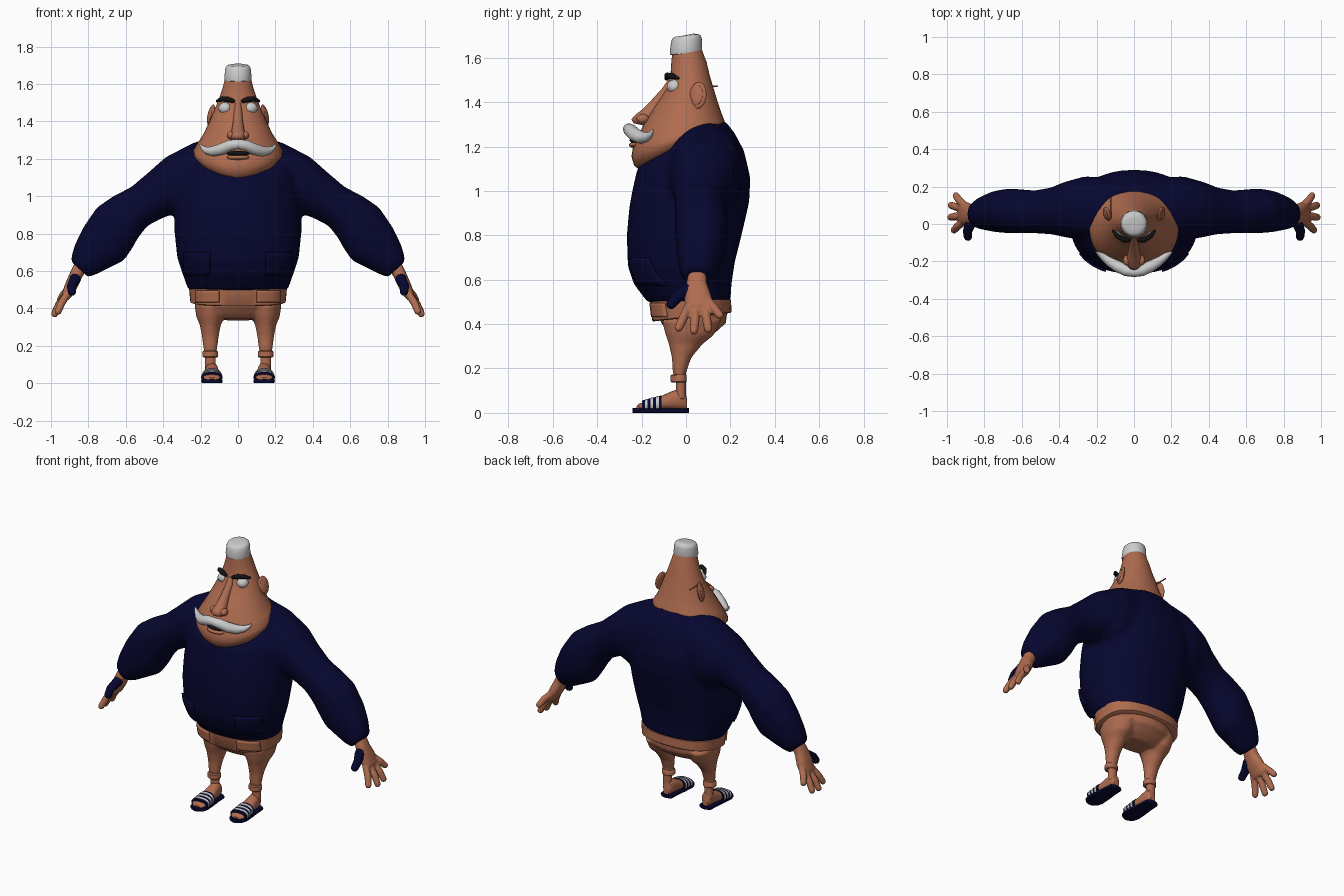
import bpy, bmesh
from math import cos, sin, pi, radians
from mathutils import Vector as V, Matrix as M

if "Cube" in bpy.data.objects:
    bpy.data.objects.remove(bpy.data.objects["Cube"])


def mat(name, rgb):
    m = bpy.data.materials.new(name)
    m.diffuse_color = (*rgb, 1)
    m.use_nodes = True
    m.node_tree.nodes["Principled BSDF"].inputs["Base Color"].default_value = m.diffuse_color
    return m


SKIN = mat("skin", (0.43, 0.15, 0.08))
NAVY = mat("navy", (0.002, 0.002, 0.03))
BLACK = mat("black", (0.006, 0.006, 0.006))


def loft(bm, secs, n=32, e=1.0):
    """Skin closed rings; each section = two opposite points and a half-width vector."""
    rings = []
    for a, b, h in secs:
        a, b, h = V(a), V(b), V(h)
        c, u = (a + b) / 2, (a - b) / 2
        ring = []
        for i in range(n):
            s, t = cos(2 * pi * i / n), sin(2 * pi * i / n)
            s = abs(s) ** e * (1 if s > 0 else -1)
            t = abs(t) ** e * (1 if t > 0 else -1)
            ring.append(bm.verts.new(c + u * s + h * t))
        rings.append(ring)
    for r, q in zip(rings, rings[1:]):
        for i in range(n):
            j = (i + 1) % n
            bm.faces.new((r[i], r[j], q[j], q[i]))
    bm.faces.new(rings[0])
    bm.faces.new(rings[-1])


def yz(*rows):
    """Rows of (y front, z front, y back, z back, half width) as sections."""
    return [((0, a, b), (0, c, d), (w, 0, 0)) for a, b, c, d, w in rows]


def shift(secs, x):
    o = V((x, 0, 0))
    return [(V(a) + o, V(b) + o, h) for a, b, h in secs]


def tube(bm, pts, radii, n=12):
    pts = [V(p) for p in pts]
    d0, d1 = (pts[0] - pts[1]).normalized(), (pts[-1] - pts[-2]).normalized()
    r0, r1 = radii[0], radii[-1]
    # rounded ends
    pts = [pts[0] + d0 * r0 * .9, pts[0] + d0 * r0 * .6] + pts + [pts[-1] + d1 * r1 * .6, pts[-1] + d1 * r1 * .9]
    radii = [r0 * .35, r0 * .8] + list(radii) + [r1 * .8, r1 * .35]
    secs = []
    for i, (p, r) in enumerate(zip(pts, radii)):
        d = (pts[min(i + 1, len(pts) - 1)] - pts[max(i - 1, 0)]).normalized()
        u = d.cross(V((0.1, 0.98, 0.17))).normalized()
        secs.append((p + u * r, p - u * r, d.cross(u) * r))
    loft(bm, secs, n)


def ball(bm, loc, scale, rot=M()):
    bmesh.ops.create_uvsphere(bm, u_segments=24, v_segments=14, radius=1,
                              matrix=M.Translation(loc) @ rot @ M.Diagonal((*scale, 1)))


def obj(name, bm, material=None, mirror=False, voxel=0, smooth=4, angle=40):
    bmesh.ops.recalc_face_normals(bm, faces=bm.faces)
    me = bpy.data.meshes.new(name)
    bm.to_mesh(me)
    bm.free()
    o = bpy.data.objects.new(name, me)
    bpy.context.collection.objects.link(o)
    if material:
        me.materials.append(material)
    bpy.ops.object.select_all(action='DESELECT')
    o.select_set(True)
    bpy.context.view_layer.objects.active = o
    bpy.ops.object.shade_smooth_by_angle(angle=radians(angle))
    if voxel:
        r = o.modifiers.new("blend", 'REMESH')
        r.mode, r.voxel_size, r.use_smooth_shade = 'VOXEL', voxel, True
        s = o.modifiers.new("soften", 'SMOOTH')
        s.factor, s.iterations = 0.5, smooth
    if mirror:
        m = o.modifiers.new("mirror", 'MIRROR')
        m.use_clip = m.use_mirror_merge = False
    return o


def panel(name, x0, x1, z0, z1, target, material, offset):
    """Patch of cloth laid on the front of a target."""
    bm = bmesh.new()
    bmesh.ops.create_grid(bm, x_segments=8, y_segments=6, size=0.5,
                          matrix=M.Translation(((x0 + x1) / 2, -0.5, (z0 + z1) / 2))
                          @ M.Rotation(pi / 2, 4, 'X') @ M.Diagonal((x1 - x0, z1 - z0, 1, 1)))
    o = obj(name, bm, material)
    w = o.modifiers.new("lay", 'SHRINKWRAP')
    w.target, w.wrap_method, w.offset = target, 'PROJECT', offset
    w.use_project_y, w.use_negative_direction, w.use_positive_direction = True, False, True
    s = o.modifiers.new("thick", 'SOLIDIFY')
    s.thickness, s.offset = 0.014, 0
    o.modifiers.new("mirror", 'MIRROR')


# Sweater: torso and both sleeves blended together
bm = bmesh.new()
loft(bm, yz((-.17, .495, .20, .495, .265), (-.235, .58, .205, .58, .295), (-.262, .66, .22, .68, .325),
            (-.267, .80, .255, .82, .34), (-.255, .93, .285, .95, .34), (-.238, 1.02, .29, 1.06, .33),
            (-.228, 1.06, .262, 1.18, .315), (-.22, 1.10, .22, 1.26, .285), (-.205, 1.115, .175, 1.318, .235)), 40, .9)
ARM = [(.14, 1.315, .20, .85, -.08, .25), (.24, 1.285, .29, .87, -.09, .255), (.385, 1.21, .36, .90, -.07, .225),
       (.47, 1.135, .42, .875, -.055, .195), (.57, 1.05, .485, .84, -.05, .18), (.67, .998, .535, .775, -.05, .185),
       (.755, .94, .565, .72, -.05, .19), (.83, .83, .61, .655, -.045, .18), (.875, .735, .68, .62, -.035, .155),
       (.893, .67, .75, .585, -.025, .13), (.893, .65, .80, .565, -.01, .11)]
for s in (-1, 1):
    loft(bm, [((s * a, (e + f) / 2, b), (s * c, (e + f) / 2, d), (0, (f - e) / 2, 0)) for a, b, c, d, e, f in ARM], 32, .95)
sweater = obj("sweater", bm, NAVY, voxel=.013, smooth=10)
panel("sweater_pocket", .15, .285, .575, .70, sweater, NAVY, .008)

# Jacket hem under the sweater, with front flaps
bm = bmesh.new()
loft(bm, yz((-.148, .412, .20, .45, .245), (-.152, .416, .205, .455, .255), (-.163, .51, .203, .51, .262)), 40, .8)
hem = obj("hem", bm, SKIN)
panel("hem_flap", .10, .225, .432, .495, hem, SKIN, .004)

# Hips and legs
LX = .148
bm = bmesh.new()
loft(bm, yz((-.06, .345, .09, .335, .15), (-.085, .37, .13, .36, .205), (-.115, .41, .18, .405, .228),
            (-.135, .49, .19, .49, .24)), 32)
leg = yz((-.045, .06, 0, .06, .03), (-.046, .15, 0, .15, .031), (-.06, .18, .0, .18, .036), (-.064, .25, .025, .25, .045),
         (-.078, .31, .075, .31, .056), (-.095, .36, .125, .35, .075), (-.11, .42, .16, .42, .085))
for s in (-1, 1):
    loft(bm, shift(leg, s * LX), 24)
obj("legs", bm, SKIN, voxel=.009, smooth=4)
bm = bmesh.new()
loft(bm, shift(yz((-.064, .137, -.002, .137, .036), (-.069, .142, .003, .142, .041),
                  (-.069, .168, .003, .168, .041), (-.063, .174, -.002, .174, .036)), LX), 24)
obj("ankle_cuff", bm, SKIN, True)

# Feet and sandals
FX = .14
bm = bmesh.new()
loft(bm, [((FX, y, z), (FX, y, .015), (w, 0, 0)) for y, z, w in
          ((-.222, .03, .025), (-.21, .042, .043), (-.17, .055, .05), (-.12, .072, .046), (-.07, .095, .038),
           (-.03, .11, .034), (-.005, .10, .028), (.005, .06, .018))], 20, .85)
obj("foot", bm, SKIN, True)
bm = bmesh.new()
outline = [(.0, .042), (-.06, .045), (-.13, .053), (-.19, .057)]
loft(bm, [((FX, y, .021), (FX, y, 0), (w, 0, 0)) for y, w in
          [(.013, .016), (.008, .03)] + outline + [(-.222, .047), (-.236, .03), (-.242, .012)]], 20, .35)
obj("sandal_sole", bm, NAVY, True)
for k in range(7):
    bm = bmesh.new()
    lift = 0 if k % 2 == 0 else .0015
    secs = []
    for t in (k / 7, (k + 1) / 7):
        y = -.198 + .088 * t
        secs.append(((FX, y, .056 + .023 * t + lift), (FX, y, .004), (.057 - .007 * t + lift, 0, 0)))
    loft(bm, secs, 24, .8)
    obj("sandal_strap_stripe" if k % 2 else "sandal_strap_band", bm, None if k % 2 else NAVY, True)

# Hands
bm = bmesh.new()
loft(bm, [((x, a, z), (x, b, z), (t * .89, 0, t * .46)) for x, z, a, b, t in
          ((.84, .63, .012, .09, .036), (.865, .58, .0, .095, .035), (.89, .525, -.008, .115, .034),
           (.915, .475, -.005, .118, .028), (.923, .455, .005, .105, .02))], 20, .85)
for base, tip in (((.90, .095, .51), (.952, .152, .44)), ((.918, .085, .475), (.978, .10, .378)),
                  ((.918, .045, .47), (.98, .036, .37)), ((.91, .012, .48), (.962, -.033, .383))):
    b, t = V(base), V(tip)
    tube(bm, [b, b.lerp(t, .55) + V((.006, 0, 0)), t], [.02, .021, .019])
obj("hand", bm, SKIN, True, voxel=.006, smooth=2)
bm = bmesh.new()
tube(bm, [(.868, .045, .58), (.873, .005, .55), (.89, -.04, .52), (.888, -.067, .49)], [.03, .03, .025, .023])
obj("thumb", bm, NAVY, True)

# Head with tapering crown and heavy jaw
bm = bmesh.new()
loft(bm, yz((-.06, 1.64, .07, 1.64, .066), (-.066, 1.58, .093, 1.58, .082), (-.07, 1.52, .107, 1.52, .102),
            (-.088, 1.46, .122, 1.47, .124), (-.135, 1.39, .14, 1.41, .152), (-.18, 1.32, .158, 1.355, .182),
            (-.215, 1.25, .172, 1.32, .214), (-.24, 1.19, .178, 1.30, .238), (-.246, 1.155, .17, 1.285, .236),
            (-.234, 1.115, .15, 1.26, .205), (-.205, 1.09, .12, 1.23, .13)), 40)
obj("head", bm, SKIN, angle=60)

# Nose with nostril wings
bm = bmesh.new()
loft(bm, yz((-.082, 1.50, -.05, 1.49, .016), (-.105, 1.465, -.06, 1.45, .022), (-.155, 1.41, -.10, 1.39, .026),
            (-.20, 1.365, -.13, 1.34, .034), (-.232, 1.34, -.15, 1.315, .042), (-.246, 1.322, -.16, 1.30, .04),
            (-.235, 1.305, -.18, 1.292, .028)), 20)
for s in (-1, 1):
    ball(bm, (s * .037, -.195, 1.325), (.022, .028, .022))
obj("nose", bm, SKIN, angle=70)

# Lips and mouth
bm = bmesh.new()
ball(bm, (0, -.225, 1.228), (.062, .03, .013))
obj("mouth", bm, BLACK)
bm = bmesh.new()
ball(bm, (0, -.228, 1.207), (.06, .03, .014))
obj("lower_lip", bm, SKIN)

# Moustache
bm = bmesh.new()
half = [(.0, -.258, 1.278, .026), (.04, -.25, 1.272, .03), (.085, -.228, 1.252, .031), (.13, -.20, 1.24, .028),
        (.165, -.175, 1.243, .02), (.19, -.158, 1.258, .011), (.203, -.15, 1.275, .004)]
full = [(-x, y, z, r) for x, y, z, r in reversed(half[1:])] + half
tube(bm, [p[:3] for p in full], [p[3] for p in full], 16)
obj("moustache", bm, angle=80)

# Eyes and brows
bm = bmesh.new()
ball(bm, (.068, -.05, 1.47), (.036, .036, .032))
obj("eye", bm, None, True)
bm = bmesh.new()
tube(bm, [(.026, -.087, 1.508), (.055, -.084, 1.518), (.088, -.064, 1.519), (.112, -.037, 1.508)],
     [.011, .015, .014, .007])
obj("eyebrow", bm, BLACK, True)

# Ears
bm = bmesh.new()
R = M.Rotation(radians(-18), 4, 'Z') @ M.Rotation(radians(-12), 4, 'Y')
ball(bm, (.143, .054, 1.43), (.014, .04, .061), R)
ball(bm, (.153, .05, 1.432), (.007, .026, .044), R)
obj("ear", bm, SKIN, True)

# Thin stick tucked behind one ear
bm = bmesh.new()
tube(bm, [(-.125, .03, 1.472), (-.125, .14, 1.472)], [.004, .004], 8)
obj("ear_stick", bm, SKIN)

# Small cap
bm = bmesh.new()
loft(bm, [((0, y - r, z), (0, y + r, z + .012), (r, 0, 0)) for y, z, r in
          ((0, 1.612, .062), (0, 1.614, .071), (0, 1.626, .073), (.002, 1.672, .069), (.003, 1.687, .064),
           (.003, 1.694, .055), (.003, 1.697, .03))], 32)
obj("cap", bm)
